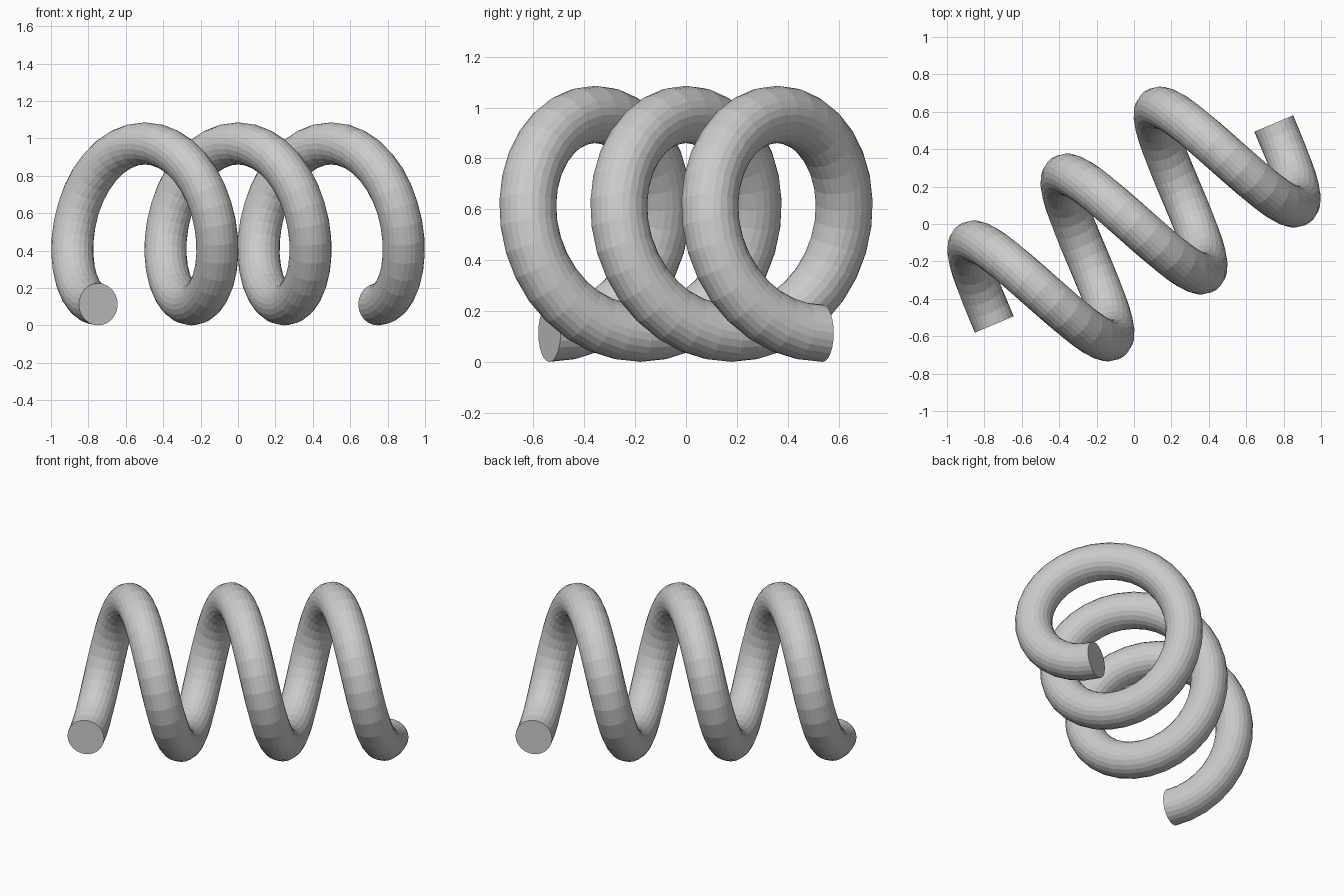
import bpy, bmesh
from math import sin, cos, pi
from mathutils import Vector

if "Cube" in bpy.data.objects:
    bpy.data.objects.remove(bpy.data.objects["Cube"])

TURNS, SEGS, SIDES = 3, 32, 24      # coil resolution
R, r = 0.43, 0.1127                 # coil radius, wire radius
pitch = Vector((0.498, 0.358, 0))   # advance per turn
axis = pitch.normalized()
side = Vector((-axis.y, axis.x, 0))
up = Vector((0, 0, 1))

bm = bmesh.new()
rings = []
# sweep a round section along the horizontal helix
for i in range(TURNS * SEGS + 1):
    t = 2 * pi * i / SEGS
    radial = side * sin(t) - up * cos(t)
    tangent = (pitch / (2 * pi) + (side * cos(t) + up * sin(t)) * R).normalized()
    binormal = tangent.cross(radial)
    centre = pitch * (i / SEGS - TURNS / 2) + radial * R + up * (R + r)
    rings.append([bm.verts.new(centre + radial * r * cos(a) + binormal * r * sin(a))
                  for a in (2 * pi * k / SIDES for k in range(SIDES))])
for A, B in zip(rings, rings[1:]):
    for k in range(SIDES):
        n = (k + 1) % SIDES
        bm.faces.new((A[k], A[n], B[n], B[k]))
# flat wire ends
bm.faces.new(rings[0])
bm.faces.new(rings[-1])
bmesh.ops.recalc_face_normals(bm, faces=bm.faces)

mesh = bpy.data.meshes.new("coil_spring")
bm.to_mesh(mesh)
bm.free()
bpy.context.collection.objects.link(bpy.data.objects.new("coil_spring", mesh))
